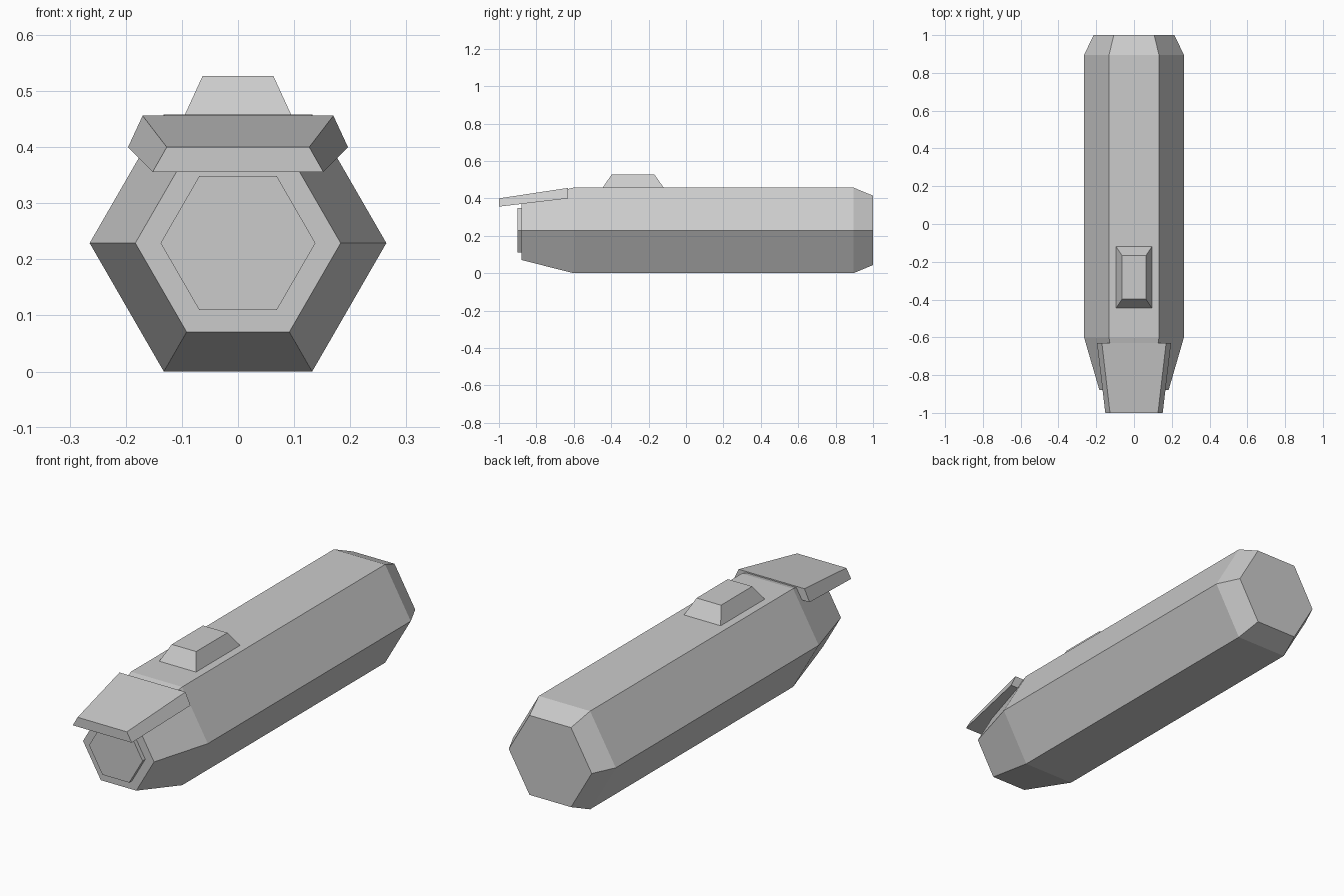
import bpy, bmesh, math

if "Cube" in bpy.data.objects:
    bpy.data.objects.remove(bpy.data.objects["Cube"])

grey = bpy.data.materials.new("light grey")
grey.diffuse_color = (0.6, 0.6, 0.6, 1)
grey.use_nodes = True
grey.node_tree.nodes["Principled BSDF"].inputs["Base Color"].default_value = grey.diffuse_color

AXIS_Z = 0.229  # height of the hull axis


def loft(name, rings):
    """Closed solid skinned through a list of matching point rings."""
    bm = bmesh.new()
    loops = [[bm.verts.new(p) for p in ring] for ring in rings]
    n = len(loops[0])
    for a, b in zip(loops, loops[1:]):
        for i in range(n):
            j = (i + 1) % n
            bm.faces.new((a[i], a[j], b[j], b[i]))
    bm.faces.new(loops[0])
    bm.faces.new(loops[-1])
    bmesh.ops.recalc_face_normals(bm, faces=bm.faces)
    mesh = bpy.data.meshes.new(name)
    bm.to_mesh(mesh)
    bm.free()
    mesh.materials.append(grey)
    obj = bpy.data.objects.new(name, mesh)
    bpy.context.collection.objects.link(obj)
    return obj


def hexagon(y, r):
    """Hexagon across the hull axis, corners pointing sideways."""
    return [(r * math.cos(i * math.pi / 3), y, AXIS_Z + r * math.sin(i * math.pi / 3))
            for i in range(6)]


def trapezoid(y, bottom, z0, top, z1):
    """Upright cross-section, symmetric about x = 0."""
    return [(-bottom, y, z0), (bottom, y, z0), (top, y, z1), (-top, y, z1)]


def rectangle(z, x, y0, y1):
    return [(-x, y0, z), (x, y0, z), (x, y1, z), (-x, y1, z)]


# Hexagonal hull with tapered ends
loft("hull", [hexagon(-0.88, 0.183), hexagon(-0.6, 0.2644),
              hexagon(0.895, 0.2644), hexagon(1.0, 0.214)])

# Raised hexagonal plate on the front
loft("nose_plate", [hexagon(-0.9, 0.138), hexagon(-0.87, 0.138)])

# Sloping visor over the front
loft("visor", [trapezoid(-1.0, 0.152, 0.356, 0.127, 0.40),
               trapezoid(-0.63, 0.196, 0.40, 0.17, 0.456)])

# Small turret on top
loft("turret", [rectangle(0.455, 0.096, -0.447, -0.118),
                rectangle(0.527, 0.063, -0.398, -0.168)])
